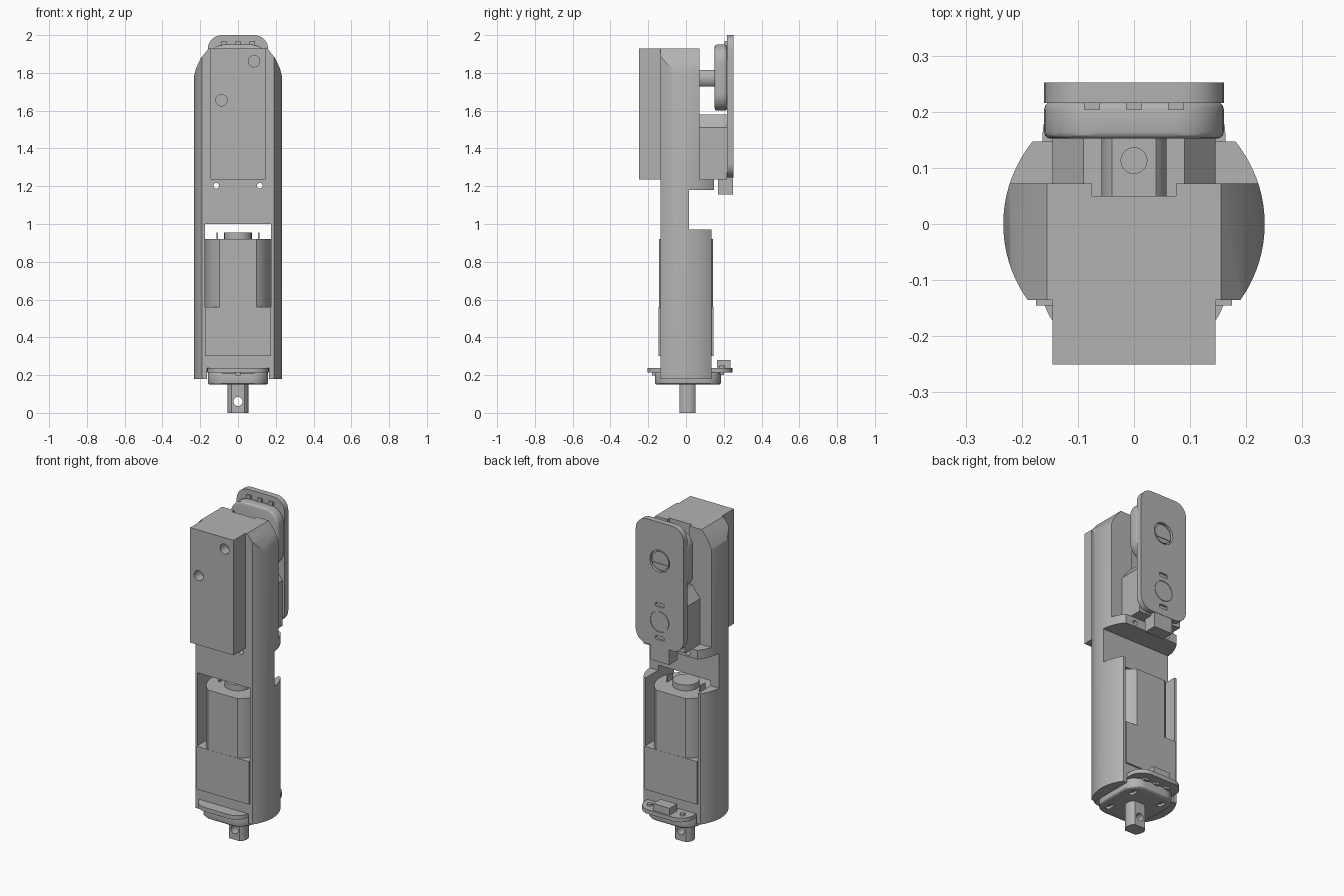
import bpy, bmesh, math

if "Cube" in bpy.data.objects:
    bpy.data.objects.remove(bpy.data.objects["Cube"], do_unlink=True)

grey = bpy.data.materials.new("plain_grey")
grey.use_nodes = True
grey.diffuse_color = (0.45, 0.45, 0.45, 1)
grey.node_tree.nodes["Principled BSDF"].inputs["Base Color"].default_value = grey.diffuse_color


# Outline helpers
def arc(cx, cy, r, a0, a1, n=8):
    return [(cx + r * math.cos(a0 + (a1 - a0) * i / n),
             cy + r * math.sin(a0 + (a1 - a0) * i / n)) for i in range(n + 1)]


def circle(cx, cy, r, n=32):
    return arc(cx, cy, r, 0, math.tau, n)[:-1]


def rrect(cx, cy, hw, hh, r):
    pts = []
    for i, (sx, sy) in enumerate([(1, 1), (-1, 1), (-1, -1), (1, -1)]):
        a = i * math.pi / 2
        pts += arc(cx + sx * (hw - r), cy + sy * (hh - r), r, a, a + math.pi / 2)
    return pts


def flatted(r, lo, hi, cy=0.0, n=20):
    """Circle with flats cut at lo and hi in the second direction."""
    a0, a1 = math.asin(lo / r), math.asin(hi / r)
    return arc(0, cy, r, a0, a1, n) + arc(0, cy, r, math.pi - a1, math.pi - a0, n)


# Solid helpers
def prism(name, pts, axis, lo, hi):
    place = {"z": lambda u, v, w: (u, v, w), "y": lambda u, v, w: (u, w, v)}[axis]
    bm = bmesh.new()
    face = bm.faces.new([bm.verts.new(place(u, v, lo)) for u, v in pts])
    ext = bmesh.ops.extrude_face_region(bm, geom=[face])
    top = [g for g in ext["geom"] if isinstance(g, bmesh.types.BMVert)]
    bmesh.ops.translate(bm, verts=top, vec=place(0, 0, hi - lo))
    bmesh.ops.recalc_face_normals(bm, faces=bm.faces)
    mesh = bpy.data.meshes.new(name)
    bm.to_mesh(mesh)
    bm.free()
    mesh.materials.append(grey)
    ob = bpy.data.objects.new(name, mesh)
    bpy.context.collection.objects.link(ob)
    return ob


def box(name, x0, x1, y0, y1, z0, z1):
    return prism(name, [(x0, y0), (x1, y0), (x1, y1), (x0, y1)], "z", z0, z1)


def select(ob):
    bpy.ops.object.select_all(action="DESELECT")
    ob.select_set(True)
    bpy.context.view_layer.objects.active = ob


def cut(ob, *tools, op="DIFFERENCE"):
    select(ob)
    for tool in tools:
        mod = ob.modifiers.new("cut", "BOOLEAN")
        mod.operation, mod.object, mod.solver = op, tool, "EXACT"
        bpy.ops.object.modifier_apply(modifier=mod.name)
        bpy.data.objects.remove(tool, do_unlink=True)
    return ob


def soften(ob, width):
    select(ob)
    mod = ob.modifiers.new("bevel", "BEVEL")
    mod.width, mod.segments, mod.angle_limit = width, 3, math.radians(60)
    bpy.ops.object.modifier_apply(modifier=mod.name)
    return ob


# Main housing: round sides, flat front and back, rounded shoulders
body = prism("housing", flatted(0.233, -0.135, 0.147), "z", 0.18, 1.93)
right = [(0.3, 0.1), (0.3, 1.7), (0.233, 1.78), (0.222, 1.825), (0.195, 1.88), (0.155, 1.93), (0.155, 2.1)]
cut(body, prism("shoulders", right + [(-x, z) for x, z in reversed(right)], "y", -0.5, 0.5),
    op="INTERSECT")
cut(body,
    box("upper_back", -1, 1, 0.072, 1, 1.235, 3),
    box("waist_notch", -1, 1, 0.015, 1, 0.97, 1.18),
    box("lower_back", -1, 1, 0.135, 1, 0, 0.975),
    box("motor_bay", -0.175, 0.175, -1, 1, 0.3, 1.0),
    box("pin_groove", -0.075, 0.075, 0.05, 1, 1.58, 3),
    box("bottom_slot", -0.165, 0.165, -1, 1, 0, 0.237))
for x in (-0.115, 0.115):
    cut(body, prism("screw_hole", circle(x, 1.203, 0.015, 16), "y", -1, 1))

# Front box with two round holes
front = box("front_box", -0.145, 0.145, -0.25, -0.134, 1.235, 1.93)
for x, z in ((0.085, 1.862), (-0.088, 1.655)):
    cut(front, prism("box_hole", circle(x, z, 0.03), "y", -1, -0.19))

# Motor in the bay
prism("motor_can", flatted(0.1745, -0.144, 0.144), "z", 0.5, 0.92)
box("motor_base", -0.1745, 0.1745, -0.145, 0.145, 0.3, 0.56)
prism("motor_boss", circle(0, 0, 0.073), "z", 0.91, 0.955)
for x in (-0.11, 0.11):
    box("motor_terminal", x - 0.004, x + 0.004, -0.025, 0.025, 0.91, 0.955)

# Rear motor with sloped upper corners
prism("rear_motor", [(-0.145, 1.235), (0.145, 1.235), (0.145, 1.51), (0.09, 1.58),
                     (-0.09, 1.58), (-0.145, 1.51)], "y", 0.07, 0.218)

# Upper lock: pin, cap, long back plate
pin = prism("upper_pin", flatted(0.058, -0.043, 0.043, 1.772), "y", 0.03, 0.16)
cut(pin, prism("pin_hole", circle(0, 0.113, 0.023), "z", 1, 3))
soften(prism("upper_cap", rrect(0, 1.775, 0.16, 0.175, 0.09), "y", 0.152, 0.217), 0.012)
for x in (-0.075, 0, 0.075):
    box("upper_tab", x - 0.014, x + 0.014, 0.204, 0.22, 1.93, 1.97)
plate = prism("back_plate", rrect(0, 1.623, 0.16, 0.377, 0.075), "y", 0.216, 0.252)
cut(plate, prism("ring_recess", circle(0, 1.765, 0.066), "y", 0.235, 1),
    prism("groove", circle(0, 1.4, 0.063), "y", 0.248, 1),
    prism("slot", rrect(0, 1.5, 0.03, 0.012, 0.011), "y", 0.24, 1),
    prism("slot", rrect(0, 1.3, 0.03, 0.012, 0.011), "y", 0.24, 1))
prism("ring_disc", circle(0, 1.765, 0.056), "y", 0.23, 0.246)
box("ring_bar", -0.05, 0.05, 0.24, 0.25, 1.735, 1.75)
prism("plate_button", circle(0, 1.4, 0.06), "y", 0.24, 0.252)
box("upper_connector", -0.063, 0.063, 0.17, 0.25, 1.155, 1.26)

# Lower lock: pin, cap, plate
pin = prism("lower_pin", flatted(0.055, -0.043, 0.043, 0.008), "z", 0, 0.16)
cut(pin, prism("pin_hole", circle(0, 0.06, 0.024), "y", -1, 1))
cap = soften(prism("lower_cap", rrect(0, 0.01, 0.16, 0.175, 0.09), "z", 0.15, 0.215), 0.012)
for x in (-0.1, 0.1):
    for y in (-0.09, 0.11):
        cut(cap, prism("cap_slot", rrect(x, y, 0.014, 0.025, 0.01), "z", 0, 0.165))
prism("lower_plate", rrect(0, 0.02, 0.163, 0.225, 0.085), "z", 0.213, 0.238)
box("lower_tab", -0.014, 0.014, -0.18, -0.15, 0.198, 0.214)
for x in (-0.075, 0, 0.075):
    box("lower_back_tab", x - 0.014, x + 0.014, 0.17, 0.2, 0.2, 0.214)
box("lower_connector", -0.055, 0.055, 0.165, 0.235, 0.23, 0.28)
for x in (-0.11, 0.11):
    prism("plate_stud", circle(x, 0.19, 0.015, 16), "z", 0.23, 0.25)

# Smooth curved sides, keep the edges sharp
for ob in bpy.context.collection.objects:
    if ob.type == "MESH" and grey.name in ob.data.materials:
        select(ob)
        bpy.ops.object.shade_smooth_by_angle(angle=math.radians(30))
